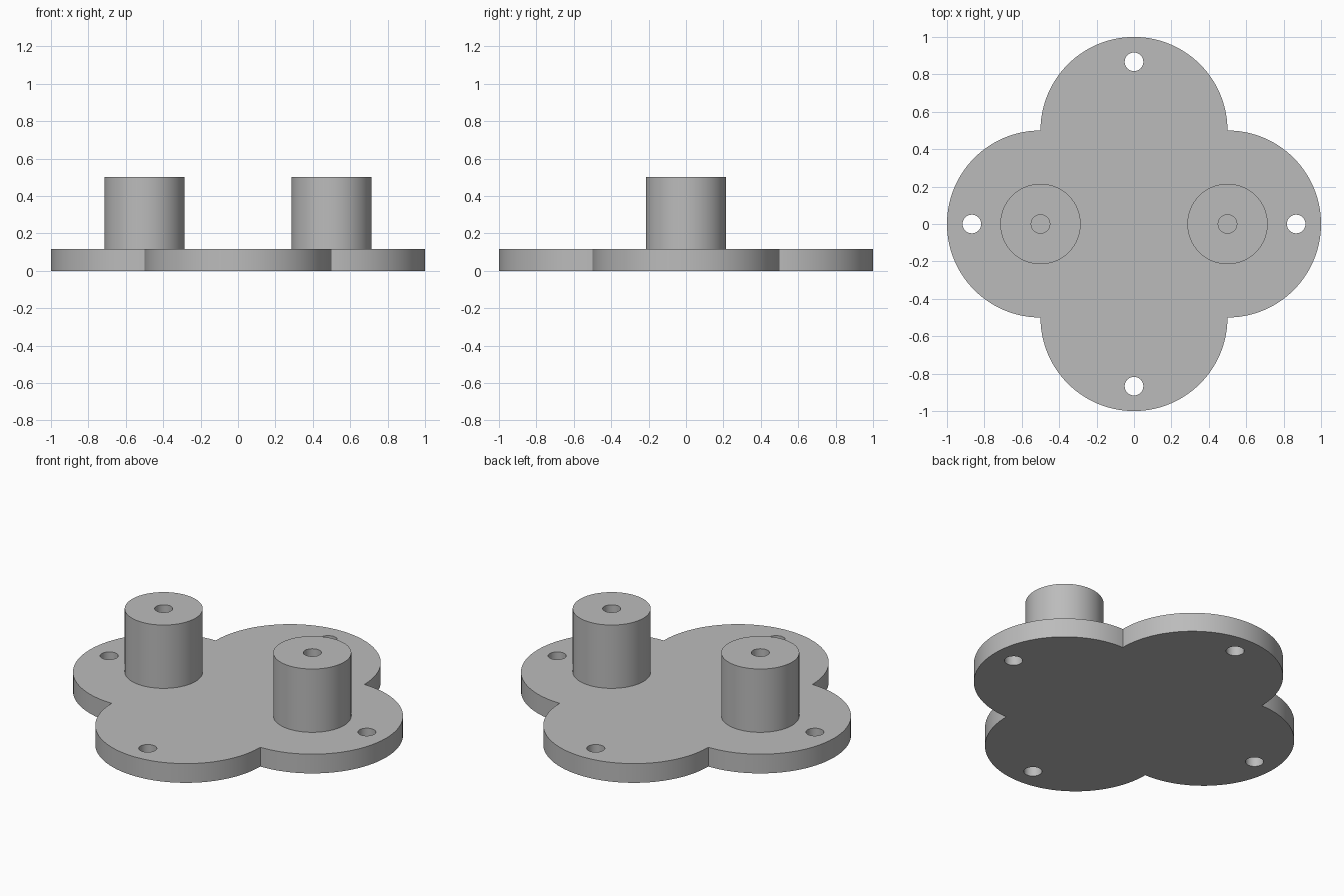
import bpy
import bmesh
from math import cos, sin, pi, radians

cube = bpy.data.objects.get("Cube")
if cube:
    bpy.data.objects.remove(cube, do_unlink=True)

PLATE_TOP, POST_TOP = 0.117, 0.502
LOBE_R, POST_R, HOLE_R = 0.5, 0.215, 0.05
BOLT_OFFSET = 0.867

grey = bpy.data.materials.new("plain_grey")
grey.use_nodes = True
colour = (0.5, 0.5, 0.5, 1.0)
grey.diffuse_color = colour
grey.node_tree.nodes["Principled BSDF"].inputs["Base Color"].default_value = colour


def arc(cx, cy, r, start, sweep, steps):
    """Points along an arc, leaving out the last one."""
    return [(cx + r * cos(start + sweep * i / steps),
             cy + r * sin(start + sweep * i / steps)) for i in range(steps)]


def circle(cx, cy, r, steps=64):
    return arc(cx, cy, r, 0, 2 * pi, steps)


def extrude_outline(name, loops, z0, z1):
    """Solid from an outer loop and hole loops."""
    bm = bmesh.new()
    edges = []
    for loop in loops:
        verts = [bm.verts.new((x, y, z0)) for x, y in loop]
        edges += [bm.edges.new((a, b)) for a, b in zip(verts, verts[1:] + verts[:1])]
    bmesh.ops.triangle_fill(bm, edges=edges, use_beauty=True, normal=(0, 0, 1))
    result = bmesh.ops.extrude_face_region(bm, geom=bm.faces[:], use_keep_orig=True)
    moved = [g for g in result["geom"] if isinstance(g, bmesh.types.BMVert)]
    bmesh.ops.translate(bm, verts=moved, vec=(0, 0, z1 - z0))
    bmesh.ops.recalc_face_normals(bm, faces=bm.faces[:])
    mesh = bpy.data.meshes.new(name)
    bm.to_mesh(mesh)
    bm.free()
    mesh.materials.append(grey)
    obj = bpy.data.objects.new(name, mesh)
    bpy.context.collection.objects.link(obj)
    bpy.ops.object.select_all(action="DESELECT")
    obj.select_set(True)
    bpy.context.view_layer.objects.active = obj
    bpy.ops.object.shade_smooth_by_angle(angle=radians(30))
    return obj


# Four-lobed base plate with a bolt hole in each lobe
outline, holes = [], []
for k in range(4):
    a = k * pi / 2
    outline += arc(LOBE_R * cos(a), LOBE_R * sin(a), LOBE_R, a - pi / 2, pi, 64)
    holes.append(circle(BOLT_OFFSET * cos(a), BOLT_OFFSET * sin(a), HOLE_R, 32))
extrude_outline("base_plate", [outline] + holes, 0, PLATE_TOP)

# Two hollow posts, bored down to the plate
for side, x in (("left", 0.5), ("right", -0.5)):
    extrude_outline(side + "_post",
                    [circle(x, 0, POST_R), circle(x, 0, HOLE_R, 32)],
                    PLATE_TOP - 0.02, POST_TOP)
